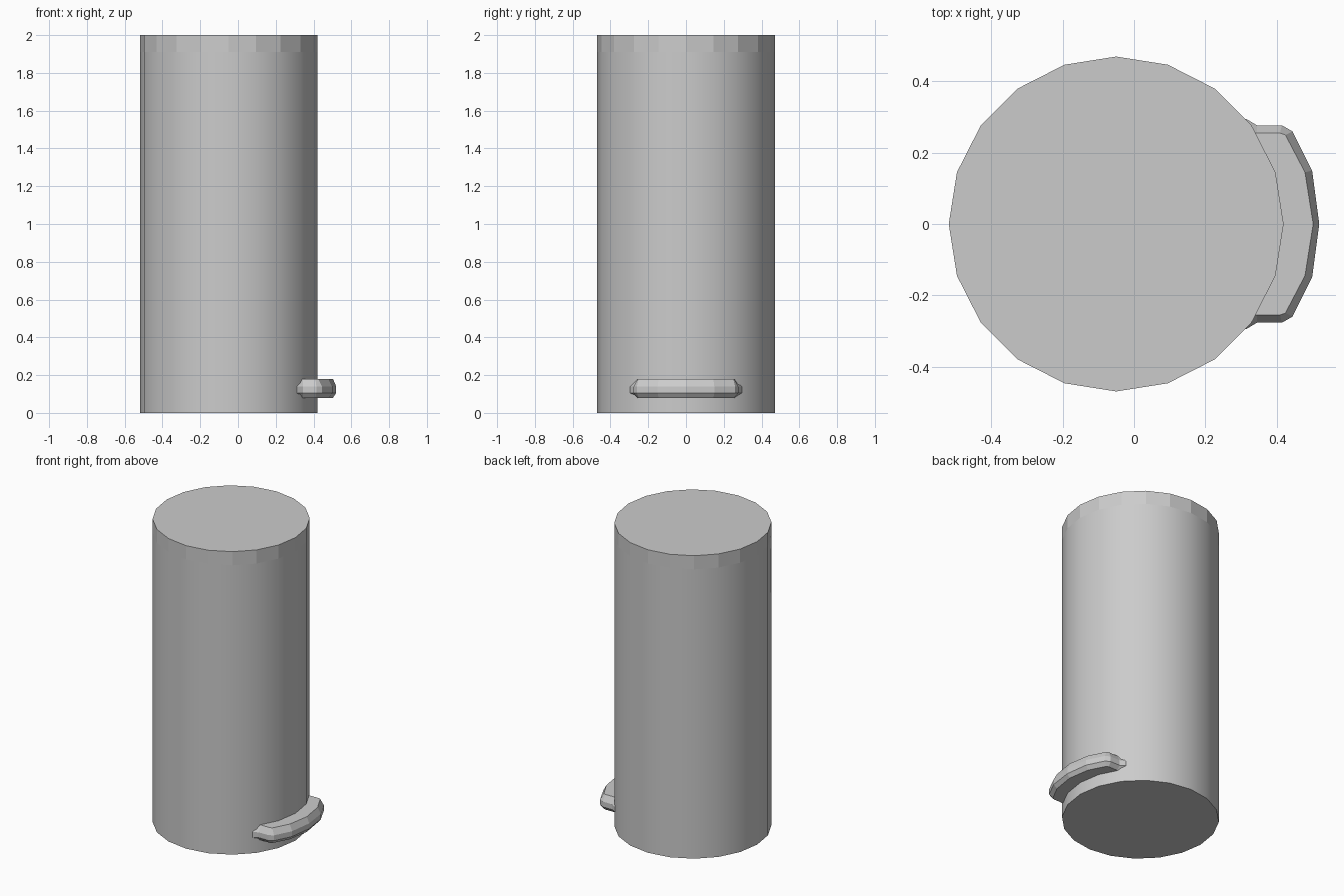
import bpy, bmesh, math

if "Cube" in bpy.data.objects:
    bpy.data.objects.remove(bpy.data.objects["Cube"])

CX, R, SIDES = -0.05, 0.47, 20


def loft(name, rings, smooth_band=None):
    """Skin closed rings of points and cap both ends."""
    bm = bmesh.new()
    rows = [[bm.verts.new(p) for p in ring] for ring in rings]
    n = len(rows[0])
    for level, (a, b) in enumerate(zip(rows, rows[1:])):
        for i in range(n):
            j = (i + 1) % n
            f = bm.faces.new((a[i], a[j], b[j], b[i]))
            f.smooth = level == smooth_band
    bm.faces.new(rows[0][::-1])
    bm.faces.new(rows[-1])
    bmesh.ops.recalc_face_normals(bm, faces=bm.faces)
    for e in bm.edges:
        if not all(f.smooth for f in e.link_faces):
            e.smooth = False
    mesh = bpy.data.meshes.new(name)
    bm.to_mesh(mesh)
    bm.free()
    obj = bpy.data.objects.new(name, mesh)
    bpy.context.collection.objects.link(obj)
    return obj


def circle(z):
    return [(CX + R * math.cos(math.tau * i / SIDES),
             R * math.sin(math.tau * i / SIDES), z) for i in range(SIDES)]


def mirrored(half, z):
    """Half outline ending on y = 0, mirrored to the other side."""
    pts = [(x, -y, z) for x, y in half]
    return pts + [(x, y, z) for x, y in half[-2::-1]]


# Bin body: smooth wall with a flat-faceted lid band at the top
loft("bin_body", [circle(0), circle(1.91), circle(2)], smooth_band=0)

# Curved foot pedal: bevelled bar flaring slightly where it meets the body
outer = [(0.25, 0.30), (0.315, 0.295), (0.345, 0.277), (0.415, 0.277),
         (0.445, 0.26), (0.50, 0.15), (0.52, 0)]
inner = [(0.25, 0.265), (0.315, 0.262), (0.345, 0.255), (0.41, 0.255),
         (0.425, 0.25), (0.48, 0.145), (0.503, 0)]
loft("foot_pedal", [mirrored(inner, 0.08), mirrored(outer, 0.105),
                    mirrored(outer, 0.14), mirrored(inner, 0.18)])
